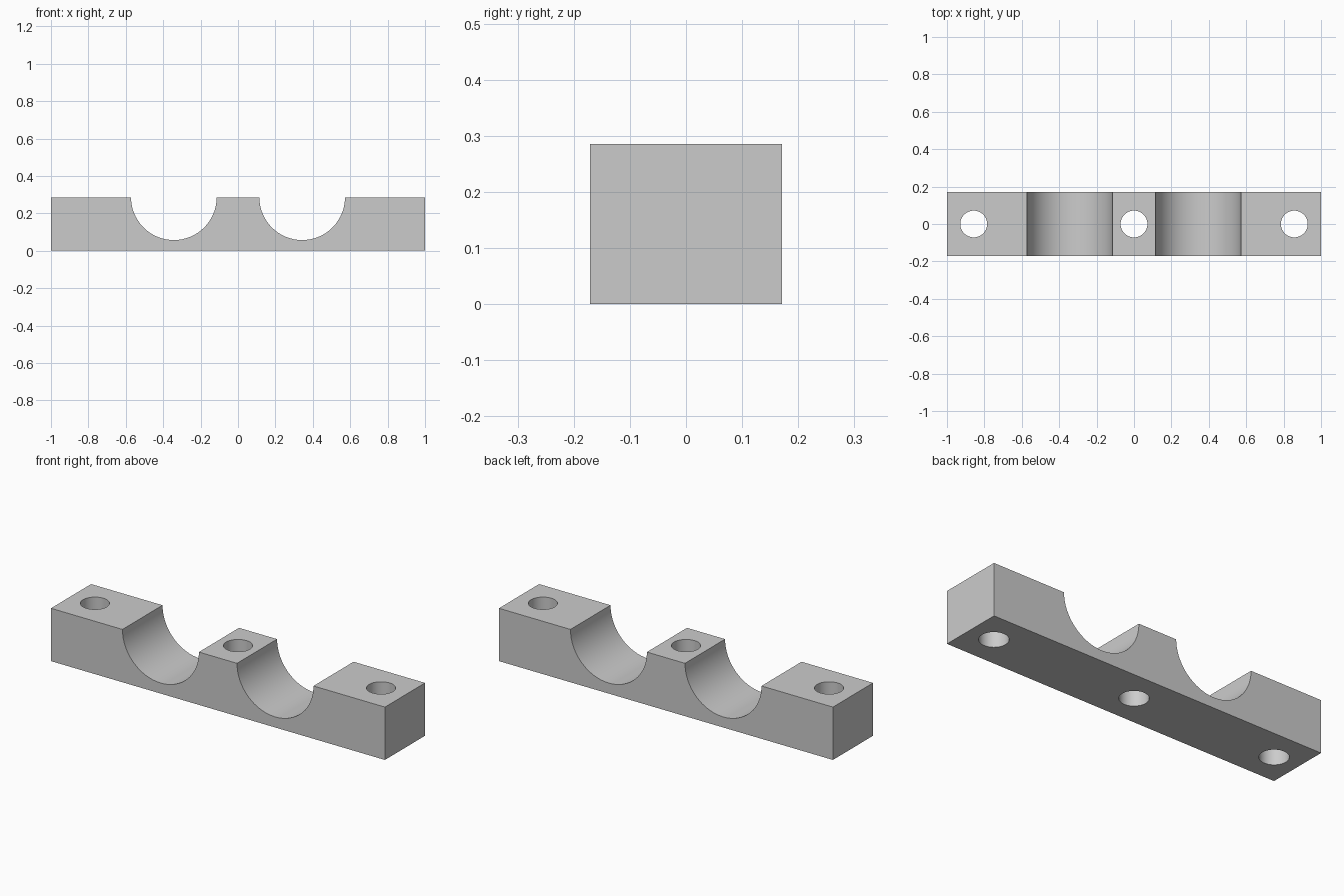
import bpy
import bmesh
from math import cos, sin, pi, radians

cube = bpy.data.objects.get("Cube")
if cube:
    bpy.data.objects.remove(cube, do_unlink=True)

LENGTH, DEPTH, HEIGHT = 2.0, 0.343, 0.286
SADDLE_X, SADDLE_R = 0.343, 0.229
HOLE_X, HOLE_R = 0.857, 0.0715
ARC_STEPS = 32

grey = bpy.data.materials.new("light grey")
grey.use_nodes = True
grey.diffuse_color = (0.6, 0.6, 0.6, 1)
grey.node_tree.nodes["Principled BSDF"].inputs["Base Color"].default_value = (0.6, 0.6, 0.6, 1)


def saddle_arc(cx):
    """Half circle dipping below the top face, from left to right."""
    angles = [pi + pi * i / ARC_STEPS for i in range(ARC_STEPS + 1)]
    return [(cx + SADDLE_R * cos(a), HEIGHT + SADDLE_R * sin(a)) for a in angles]


# Clamp body: front profile with two saddles, extruded through the depth
half = LENGTH / 2
profile = [(half, 0), (-half, 0), (-half, HEIGHT)]
profile += saddle_arc(-SADDLE_X) + saddle_arc(SADDLE_X) + [(half, HEIGHT)]

bm = bmesh.new()
front = bm.faces.new([bm.verts.new((x, -DEPTH / 2, z)) for x, z in profile])
extruded = bmesh.ops.extrude_face_region(bm, geom=[front])["geom"]
back_verts = [g for g in extruded if isinstance(g, bmesh.types.BMVert)]
bmesh.ops.translate(bm, verts=back_verts, vec=(0, DEPTH, 0))
bmesh.ops.recalc_face_normals(bm, faces=bm.faces)
mesh = bpy.data.meshes.new("clamp_body")
bm.to_mesh(mesh)
bm.free()
mesh.materials.append(grey)
body = bpy.data.objects.new("clamp_body", mesh)
bpy.context.collection.objects.link(body)

# Bolt holes: three vertical cylinders cut right through
cutters = []
for x in (-HOLE_X, 0, HOLE_X):
    bpy.ops.mesh.primitive_cylinder_add(vertices=48, radius=HOLE_R, depth=HEIGHT * 2,
                                        location=(x, 0, HEIGHT / 2))
    cutter = bpy.context.object
    cutter.name = "bolt_hole_cutter"
    cutter.hide_render = True
    cutter.data.materials.append(grey)
    cutters.append(cutter)
    cut = body.modifiers.new("bolt_hole", 'BOOLEAN')
    cut.operation = 'DIFFERENCE'
    cut.solver = 'EXACT'
    cut.object = cutter

# Apply the cuts, drop the cutters and smooth the curved walls
bpy.ops.object.select_all(action='DESELECT')
body.select_set(True)
bpy.context.view_layer.objects.active = body
for name in [m.name for m in body.modifiers]:
    bpy.ops.object.modifier_apply(modifier=name)
for cutter in cutters:
    bpy.data.objects.remove(cutter, do_unlink=True)
bpy.ops.object.shade_smooth_by_angle(angle=radians(30))
